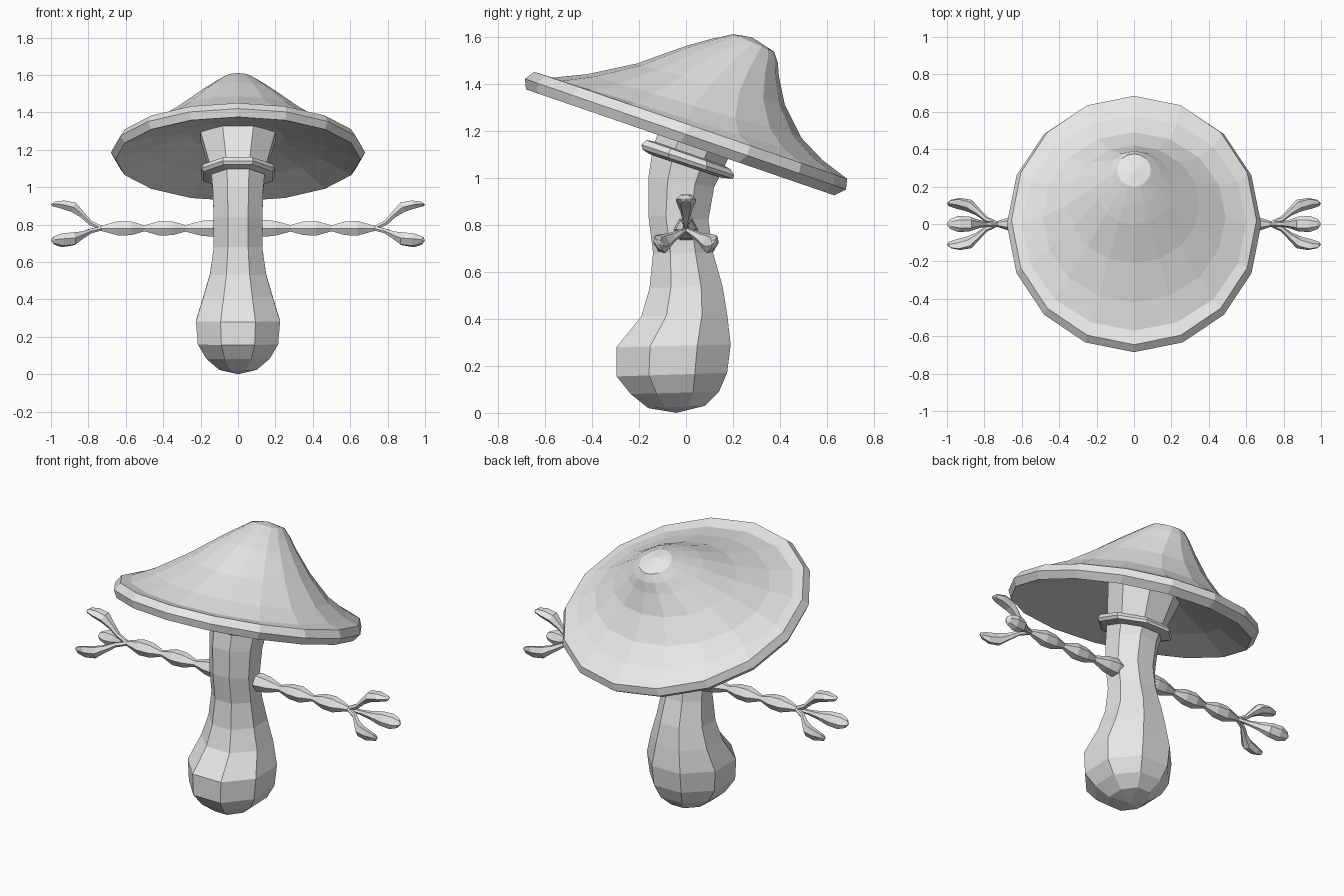
import bpy
import bmesh
from math import cos, sin, pi
from mathutils import Vector, Matrix

cube = bpy.data.objects.get("Cube")
if cube:
    bpy.data.objects.remove(cube, do_unlink=True)

grey = bpy.data.materials.new("plain_grey")
grey.use_nodes = True
grey.diffuse_color = (0.8, 0.8, 0.8, 1)
grey.node_tree.nodes["Principled BSDF"].inputs["Base Color"].default_value = (0.8, 0.8, 0.8, 1)


def loft(name, rings, start, end, turn=None):
    """Skin a row of rings and close both ends with a fan to a point."""
    bm = bmesh.new()
    rows = [[bm.verts.new(p) for p in ring] for ring in rings]
    n = len(rows[0])
    first, last = bm.verts.new(start), bm.verts.new(end)
    for i in range(n):
        j = (i + 1) % n
        bm.faces.new((first, rows[0][i], rows[0][j]))
        bm.faces.new((last, rows[-1][j], rows[-1][i]))
        for a, b in zip(rows, rows[1:]):
            bm.faces.new((a[i], b[i], b[j], a[j]))
    if turn:
        bmesh.ops.transform(bm, matrix=turn, verts=bm.verts)
    bmesh.ops.recalc_face_normals(bm, faces=bm.faces)
    mesh = bpy.data.meshes.new(name)
    bm.to_mesh(mesh)
    bm.free()
    mesh.materials.append(grey)
    obj = bpy.data.objects.new(name, mesh)
    bpy.context.collection.objects.link(obj)
    return obj


def tilted_ring(n, flat_front, yf, zf, yb, zb, rx):
    """Oval ring set by its front point, back point and half width."""
    mid = Vector((0, (yf + yb) / 2, (zf + zb) / 2))
    back = Vector((0, (yb - yf) / 2, (zb - zf) / 2))
    shift, grow = (0.5, 1 / cos(pi / n)) if flat_front else (0, 1)
    angles = [2 * pi * (i + shift) / n for i in range(n)]
    return [mid + (Vector((rx * sin(a), 0, 0)) + back * cos(a)) * grow for a in angles]


# Cap: hollow underside, bevelled rim, then the bent cone
cap = [
    (-0.10, 1.335, 0.28, 1.20, 0.25),
    (-0.42, 1.36, 0.47, 1.06, 0.48),
    (-0.68, 1.375, 0.63, 0.925, 0.655),
    (-0.685, 1.42, 0.68, 0.95, 0.68),
    (-0.645, 1.45, 0.685, 0.995, 0.655),
    (-0.57, 1.425, 0.58, 1.075, 0.60),
    (-0.42, 1.44, 0.49, 1.17, 0.49),
    (-0.21, 1.485, 0.42, 1.31, 0.35),
    (0.0, 1.56, 0.395, 1.43, 0.21),
    (0.10, 1.588, 0.39, 1.49, 0.145),
    (0.20, 1.61, 0.375, 1.535, 0.09),
]
loft("cap", [tilted_ring(16, False, *r) for r in cap], (0, 0.09, 1.29), (0, 0.28, 1.597))

# Stem: bulb at the foot, slim waist, neck flaring into the cap
stem = [
    (-0.16, 0.02, 0.08, 0.03, 0.10),
    (-0.235, 0.08, 0.14, 0.09, 0.17),
    (-0.295, 0.155, 0.175, 0.17, 0.215),
    (-0.295, 0.28, 0.19, 0.29, 0.225),
    (-0.19, 0.41, 0.175, 0.42, 0.185),
    (-0.155, 0.53, 0.155, 0.54, 0.15),
    (-0.14, 0.68, 0.115, 0.68, 0.13),
    (-0.16, 0.84, 0.095, 0.82, 0.13),
    (-0.16, 1.00, 0.12, 0.96, 0.135),
    (-0.14, 1.13, 0.155, 1.03, 0.145),
    (-0.07, 1.33, 0.24, 1.21, 0.20),
]
loft("stem", [tilted_ring(8, True, *r) for r in stem], (0, -0.04, 0), (0, 0.08, 1.32))

# Collar around the neck
collar = [
    (-0.155, 1.10, 0.15, 1.00, 0.15),
    (-0.185, 1.12, 0.20, 0.995, 0.185),
    (-0.19, 1.14, 0.205, 1.01, 0.195),
    (-0.17, 1.16, 0.19, 1.035, 0.185),
    (-0.14, 1.155, 0.165, 1.05, 0.15),
]
loft("collar", [tilted_ring(8, True, *r) for r in collar], (0, 0, 1.05), (0, 0.01, 1.10))


# Arms: a beaded twig ending in three leaves, mirrored to both sides
ARM_Z = 0.78
twig = [(0.10, 0.045), (0.14, 0.052), (0.20, 0.045), (0.28, 0.02), (0.35, 0.042),
        (0.42, 0.045), (0.50, 0.018), (0.57, 0.042), (0.64, 0.045), (0.73, 0.016)]
# Leaf rows: distance out, rise from the twig, half width, half thickness
leaf = [(0.73, 0.0, 0.012, 0.012), (0.79, 0.03, 0.014, 0.013), (0.835, 0.075, 0.024, 0.018),
        (0.88, 0.113, 0.04, 0.028), (0.94, 0.128, 0.043, 0.024), (0.985, 0.13, 0.025, 0.014)]


def twig_ring(x, r):
    return [(x, r * cos(k * pi / 3), r * sin(k * pi / 3)) for k in range(6)]


def leaf_ring(x, rise, w, t):
    ring = []
    for k in range(6):
        a = k * pi / 3
        ring.append((x - 0.5 * t * sin(a), w * cos(a), rise + t * sin(a)))
    return ring


for side, sx in (("left", 1), ("right", -1)):
    place = Matrix.Translation((0, 0, ARM_Z)) @ Matrix.Diagonal((sx, 1, 1, 1))
    loft(side + "_twig", [twig_ring(*r) for r in twig], (0.09, 0, 0), (0.76, 0, 0), place)
    for k, which in enumerate(("upper", "front", "back")):
        turn = place @ Matrix.Rotation(2 * pi * k / 3, 4, "X")
        loft(side + "_" + which + "_leaf", [leaf_ring(*r) for r in leaf],
             (0.72, 0, 0), (1.0, 0, 0.128), turn)
